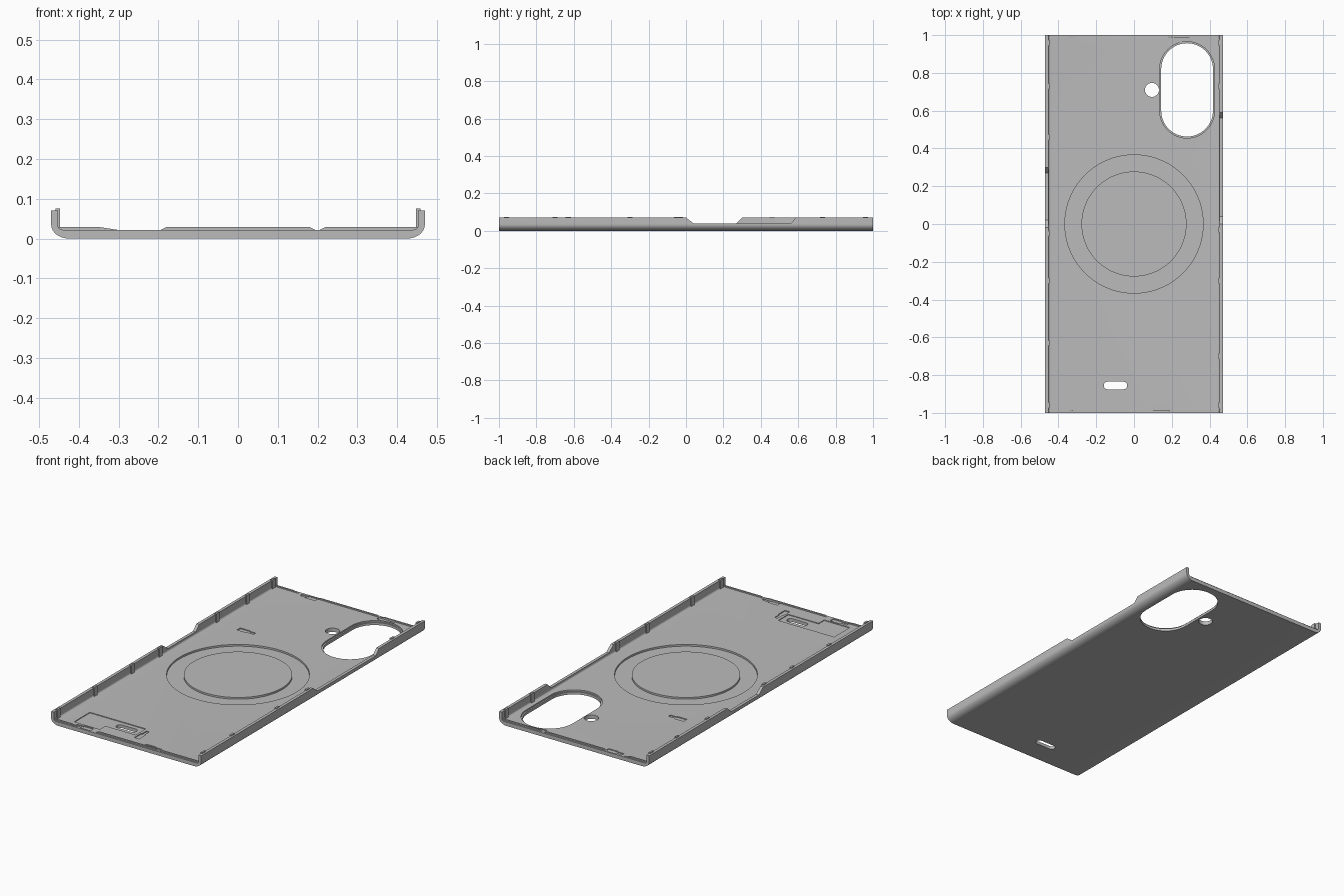
import bpy, bmesh
from math import pi, cos, sin, radians
from mathutils import Vector

cube = bpy.data.objects.get("Cube")
if cube:
    bpy.data.objects.remove(cube)

grey = bpy.data.materials.new("matte grey")
grey.use_nodes = True
colour = (0.5, 0.5, 0.5, 1)
grey.diffuse_color = colour
grey.node_tree.nodes["Principled BSDF"].inputs["Base Color"].default_value = colour

W, FLOOR, TOP, WALL = 0.47, 0.022, 0.07, 0.017


def prism(name, points, direction):
    """Closed solid: a planar outline swept along a direction."""
    bm = bmesh.new()
    face = bm.faces.new([bm.verts.new(p) for p in points])
    swept = bmesh.ops.extrude_face_region(bm, geom=[face])["geom"]
    bmesh.ops.translate(bm, vec=Vector(direction),
                        verts=[v for v in swept if isinstance(v, bmesh.types.BMVert)])
    bmesh.ops.recalc_face_normals(bm, faces=bm.faces)
    mesh = bpy.data.meshes.new(name)
    bm.to_mesh(mesh)
    bm.free()
    mesh.materials.append(grey)
    obj = bpy.data.objects.new(name, mesh)
    bpy.context.collection.objects.link(obj)
    return obj


def upright(name, outline, z0, z1):
    return prism(name, [(x, y, z0) for x, y in outline], (0, 0, z1 - z0))


def box(x0, x1, y0, y1):
    return [(x0, y0), (x1, y0), (x1, y1), (x0, y1)]


def rounded(cx, cy, hx, hy, r, n=16):
    """Rounded rectangle; a circle or capsule when r reaches the half sizes."""
    pts = []
    for k, (sx, sy) in enumerate([(1, 1), (-1, 1), (-1, -1), (1, -1)]):
        for i in range(n + 1):
            a = pi / 2 * (k + i / n)
            p = (cx + sx * (hx - r) + r * cos(a), cy + sy * (hy - r) + r * sin(a))
            if not pts or (Vector(p) - Vector(pts[-1])).length > 1e-5:
                pts.append(p)
    if (Vector(pts[0]) - Vector(pts[-1])).length < 1e-5:
        pts.pop()
    return pts


def cut(target, cutter):
    mod = target.modifiers.new("cut", 'BOOLEAN')
    mod.operation, mod.solver, mod.object = 'DIFFERENCE', 'EXACT', cutter
    bpy.context.view_layer.objects.active = target
    bpy.ops.object.modifier_apply(modifier=mod.name)
    bpy.data.objects.remove(cutter)


# Tray: U-shaped cross-section with rounded lower edges
def corner(cx, cz, rx, rz, n=8):
    return [(cx + rx * sin(pi / 2 * i / n), cz - rz * cos(pi / 2 * i / n)) for i in range(n + 1)]


outer = corner(W - 0.045, 0.035, 0.045, 0.035) + [(W, TOP)]
inner = [(W - WALL, TOP)] + corner(W - WALL - 0.012, FLOOR + 0.01, 0.012, 0.01, 4)[::-1]
half = outer + inner
section = half + [(-x, z) for x, z in reversed(half)]
shell = prism("case_shell", [(x, -1, z) for x, z in section], (0, 2, 0))

# Button cut-outs in the side walls
for side, y0, y1 in [(1, 0.0, 0.59), (-1, -0.02, 0.3)]:
    outline = [(y0, TOP + 0.001), (y0 + 0.04, 0.04), (y1 - 0.03, 0.04),
               (y1, TOP + 0.001), (y1, 0.1), (y0, 0.1)]
    cut(shell, prism("cutter", [(side * 0.42, y, z) for y, z in outline], (side * 0.1, 0, 0)))

# Camera window with a stepped rim, flash hole and strap slot
cut(shell, upright("cutter", rounded(0.281, 0.71, 0.145, 0.255, 0.145), FLOOR - 0.008, 0.06))
cut(shell, upright("cutter", rounded(0.281, 0.71, 0.137, 0.247, 0.137), -0.05, 0.06))
cut(shell, upright("cutter", rounded(0.095, 0.71, 0.037, 0.037, 0.037), -0.05, 0.06))

# Ring-shaped magnet recess: a disc pocket with a raised centre put back
cut(shell, upright("cutter", rounded(0, 0, 0.366, 0.366, 0.366, 24), FLOOR - 0.01, 0.06))
upright("magnet_centre_disc", rounded(0, 0, 0.278, 0.278, 0.278, 24), FLOOR - 0.012, FLOOR)

# L-shaped pocket around the slot
pocket = [(-0.36, -0.95), (-0.2, -0.95), (-0.2, -0.9), (-0.01, -0.9), (-0.01, -0.81), (-0.36, -0.81)]
cut(shell, upright("cutter", pocket, FLOOR - 0.004, 0.06))
cut(shell, upright("cutter", rounded(-0.098, -0.855, 0.062, 0.02, 0.02), -0.05, 0.06))


# Small stepped gate recesses in the floor
def gate(cx, cy, dx, dy):
    pts = [(-0.05, -0.015), (0.01, -0.015), (0.01, -0.009), (0.05, -0.009),
           (0.05, 0.009), (0.01, 0.009), (0.01, 0.015), (-0.05, 0.015)]
    pts = [(cx + a * dx - b * dy, cy + a * dy + b * dx) for a, b in pts]
    cut(shell, upright("cutter", pts, FLOOR - 0.005, 0.06))


for cx, cy, dx, dy in [(-0.265, 0.456, 1, 0), (-0.24, 0.977, -1, 0), (0.245, 0.977, 1, 0),
                       (0.017, -0.88, 0, 1), (-0.28, -0.975, -1, 0), (0.15, -0.975, 1, 0)]:
    gate(cx, cy, dx, dy)

# Low lips along both open ends, with sloped gaps
for end, y in [("front", -0.992), ("back", 0.984)]:
    for i, (a, b, sa, sb) in enumerate([(-0.455, -0.285, 0, 0.065), (-0.2, 0.2, 0.02, 0.02),
                                        (0.2, 0.455, 0.02, 0)]):
        outline = [(a, FLOOR - 0.003), (b, FLOOR - 0.003), (b - sb, 0.029), (a + sa, 0.029)]
        prism(f"{end}_lip_{i + 1}", [(x, y, z) for x, z in outline], (0, 0.008, 0))

# Grip ribs inside the side walls
for name, side, stations in [("left", 1, (-0.96, -0.7, -0.3, -0.03, 0.73, 0.96)),
                             ("right", -1, (-0.96, -0.63, -0.3, -0.05, 0.46, 0.73, 0.96))]:
    for i, y in enumerate(stations):
        x0, x1 = sorted((side * (W - WALL - 0.005), side * (W - WALL + 0.006)))
        upright(f"{name}_wall_rib_{i + 1}", box(x0, x1, y - 0.014, y + 0.014), FLOOR - 0.002, 0.075)

# Smooth rounded edges, crisp corners
bpy.ops.object.select_all(action='DESELECT')
shell.select_set(True)
bpy.context.view_layer.objects.active = shell
bpy.ops.object.shade_smooth_by_angle(angle=radians(30))
